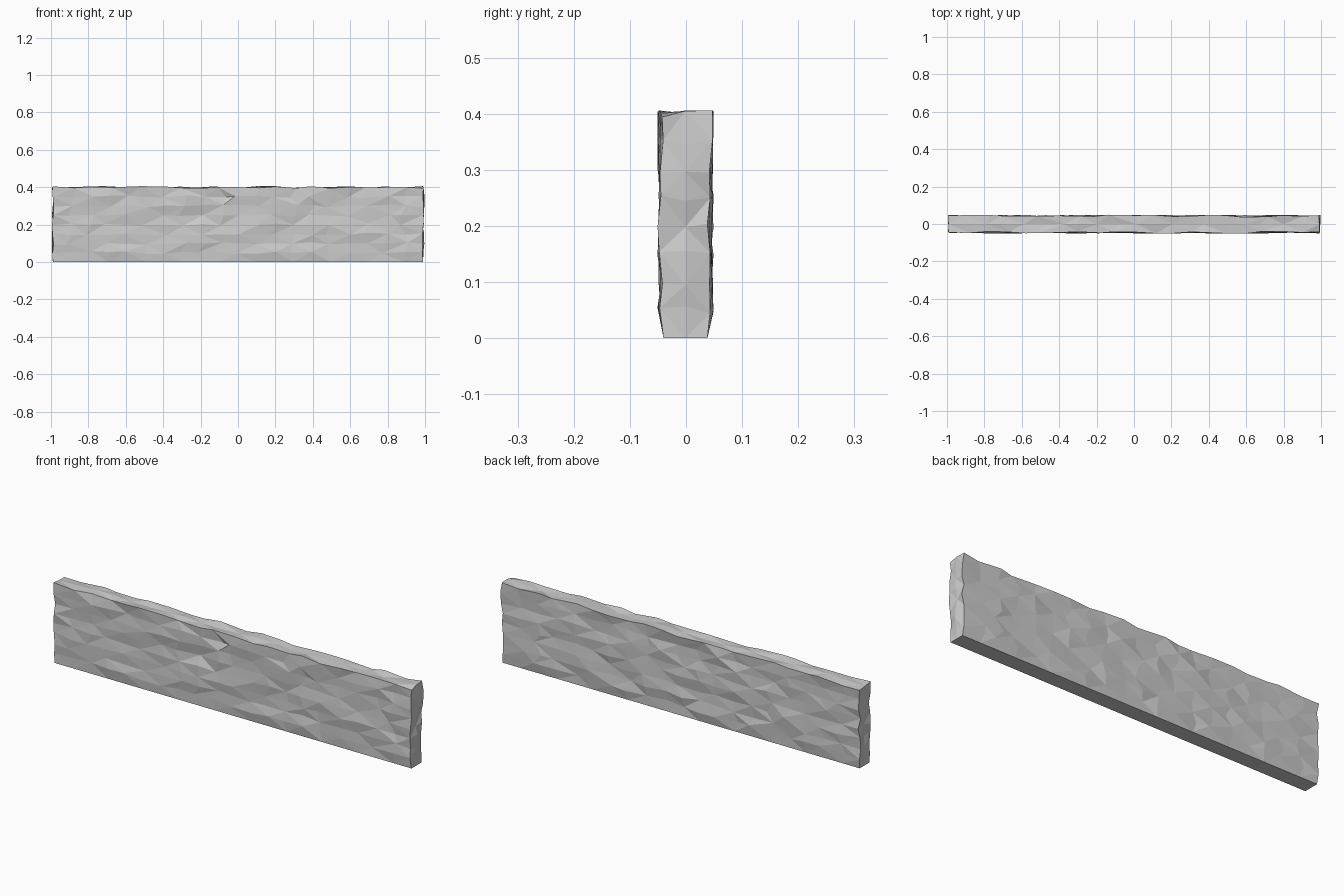
import bpy, bmesh, random
from mathutils import Vector

if "Cube" in bpy.data.objects:
    bpy.data.objects.remove(bpy.data.objects["Cube"])

random.seed(7)
NX, NY, NZ = 20, 2, 8          # cells along length, thickness, height
bm = bmesh.new()
cache = {}


def vert(i, j, k):
    """Shared lattice vertex on the slab's skin, roughened outwards."""
    key = (i, j, k)
    if key in cache:
        return cache[key]
    p = Vector((-0.99 + 1.98 * i / NX, -0.043 + 0.084 * j / NY, 0.4 * k / NZ))
    r = random.uniform
    if k == 0:                                  # flat foot, slightly narrower
        p.y *= 0.93
    else:
        if 0 < i < NX:
            p.x += r(-0.025, 0.025)
        if j in (0, NY):
            p.y += (1 if j else -1) * r(-0.004, 0.008)
        if i in (0, NX):
            p.x += (1 if i else -1) * r(-0.005, 0.007)
        p.z += r(-0.006, 0.006) if k == NZ else r(-0.007, 0.007)
    cache[key] = bm.verts.new(p)
    return cache[key]


def skin(nu, nv, at, flip):
    """One side of the slab, cut into triangles with alternating diagonals."""
    for u in range(nu):
        for v in range(nv):
            a, b, c, d = [vert(*at(u + s, v + t))
                          for s, t in ((0, 0), (1, 0), (1, 1), (0, 1))]
            tris = ((a, b, c), (a, c, d)) if (u + v) % 2 else ((a, b, d), (b, c, d))
            for t in tris:
                bm.faces.new(t[::-1] if flip else t)


# front and back, ends, foot and top
skin(NX, NZ, lambda u, v: (u, 0, v), False)
skin(NX, NZ, lambda u, v: (u, NY, v), True)
skin(NY, NZ, lambda u, v: (NX, u, v), False)
skin(NY, NZ, lambda u, v: (0, u, v), True)
skin(NX, NY, lambda u, v: (u, v, 0), True)
skin(NX, NY, lambda u, v: (u, v, NZ), False)

# chipped lumps visible on the faces
for i, j, k, off in ((9, 0, 7, (0.02, 0.012, 0)), (8, 0, 5, (0, 0.012, 0.006)),
                     (14, 0, 5, (0, 0.01, 0)), (19, 0, 3, (0, 0.01, 0)),
                     (9, NY, 8, (-0.03, 0.008, 0.006))):
    vert(i, j, k).co += Vector(off)

# rough stone slab
bmesh.ops.recalc_face_normals(bm, faces=bm.faces[:])
mesh = bpy.data.meshes.new("stone_slab")
bm.to_mesh(mesh)
bm.free()
slab = bpy.data.objects.new("stone_slab", mesh)
bpy.context.collection.objects.link(slab)
